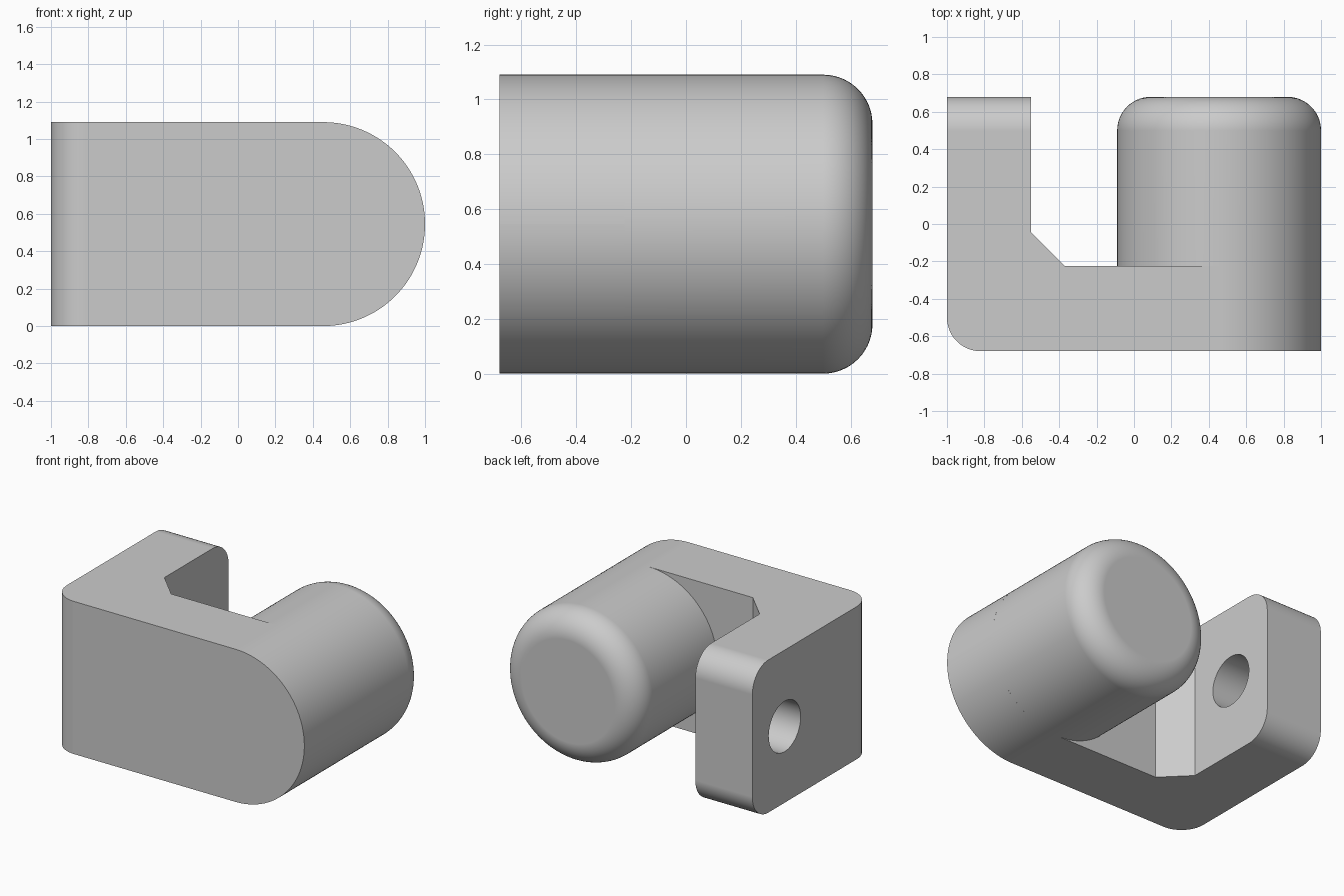
import bpy, bmesh, math
from mathutils import Matrix, Vector

if "Cube" in bpy.data.objects:
    bpy.data.objects.remove(bpy.data.objects["Cube"], do_unlink=True)

HEIGHT = 1.09
RADIUS = HEIGHT / 2        # round end and peg
FILLET = 0.18
PEG_X = 1 - RADIUS
BACK, FRONT, WALL = 0.68, -0.68, -0.225

grey = bpy.data.materials.new("light_grey")
grey.use_nodes = True
grey.diffuse_color = (0.6, 0.6, 0.6, 1)
grey.node_tree.nodes["Principled BSDF"].inputs["Base Color"].default_value = (0.6, 0.6, 0.6, 1)


def make_object(name, bm):
    bmesh.ops.recalc_face_normals(bm, faces=bm.faces)
    mesh = bpy.data.meshes.new(name)
    bm.to_mesh(mesh)
    bm.free()
    mesh.materials.append(grey)
    obj = bpy.data.objects.new(name, mesh)
    bpy.context.collection.objects.link(obj)
    return obj


def round_edges(bm, test, radius, segments):
    edges = [e for e in bm.edges if test(*(v.co for v in e.verts))]
    bmesh.ops.bevel(bm, geom=edges, offset=radius, offset_type='OFFSET',
                    segments=segments, profile=0.5, affect='EDGES')


def finish(obj):
    bpy.ops.object.select_all(action='DESELECT')
    bpy.context.view_layer.objects.active = obj
    obj.select_set(True)
    for mod in list(obj.modifiers):
        bpy.ops.object.modifier_apply(modifier=mod.name)
    bpy.ops.object.shade_smooth_by_angle(angle=math.radians(30))
    weighted = obj.modifiers.new("flat_face_normals", 'WEIGHTED_NORMAL')
    weighted.keep_sharp = True


def near(a, b):
    return abs(a - b) < 0.001


# Bracket: L-shaped plan with a chamfered inner corner, pulled up
plan = [(-1, FRONT), (1, FRONT), (1, WALL), (-0.37, WALL),
        (-0.55, -0.045), (-0.55, BACK), (-1, BACK)]
bm = bmesh.new()
base = bm.faces.new([bm.verts.new((x, y, 0)) for x, y in plan])
pulled = bmesh.ops.extrude_face_region(bm, geom=[base], use_keep_orig=True)
top_verts = [g for g in pulled["geom"] if isinstance(g, bmesh.types.BMVert)]
bmesh.ops.translate(bm, verts=top_verts, vec=(0, 0, HEIGHT))

# Full round on the peg end, then arm end corners, then the outer upright corner
round_edges(bm, lambda a, b: near(a.x, 1) and near(b.x, 1) and near(a.z, b.z),
            RADIUS - 0.0005, 32)
round_edges(bm, lambda a, b: near(a.y, BACK) and near(b.y, BACK) and near(a.z, b.z),
            FILLET, 12)
round_edges(bm, lambda a, b: all(near(v.x, -1) and near(v.y, FRONT) for v in (a, b)),
            FILLET, 12)
bracket = make_object("bracket", bm)

# Cross hole through the arm
bm = bmesh.new()
bmesh.ops.create_cone(bm, cap_ends=True, segments=64, radius1=0.18, radius2=0.18, depth=0.8,
                      matrix=Matrix.Translation((-0.8, 0.315, RADIUS))
                      @ Matrix.Rotation(math.pi / 2, 4, 'Y'))
cutter = make_object("hole_cutter", bm)
cutter.hide_render = True
hole = bracket.modifiers.new("arm_hole", 'BOOLEAN')
hole.operation = 'DIFFERENCE'
hole.solver = 'EXACT'
hole.object = cutter
finish(bracket)
bpy.data.objects.remove(cutter, do_unlink=True)

# Peg: cylinder with a rounded free end, open where it meets the bracket
length = BACK - WALL
bm = bmesh.new()
bmesh.ops.create_cone(bm, cap_ends=True, segments=128, radius1=RADIUS, radius2=RADIUS,
                      depth=length)
round_edges(bm, lambda a, b: a.z > 0 and b.z > 0, FILLET, 14)
bottom = [f for f in bm.faces if f.normal.z < -0.9]
bmesh.ops.delete(bm, geom=bottom, context='FACES')
bm.transform(Matrix.Translation(Vector((PEG_X, (BACK + WALL) / 2, RADIUS)))
             @ Matrix.Rotation(-math.pi / 2, 4, 'X'))
finish(make_object("peg", bm))
